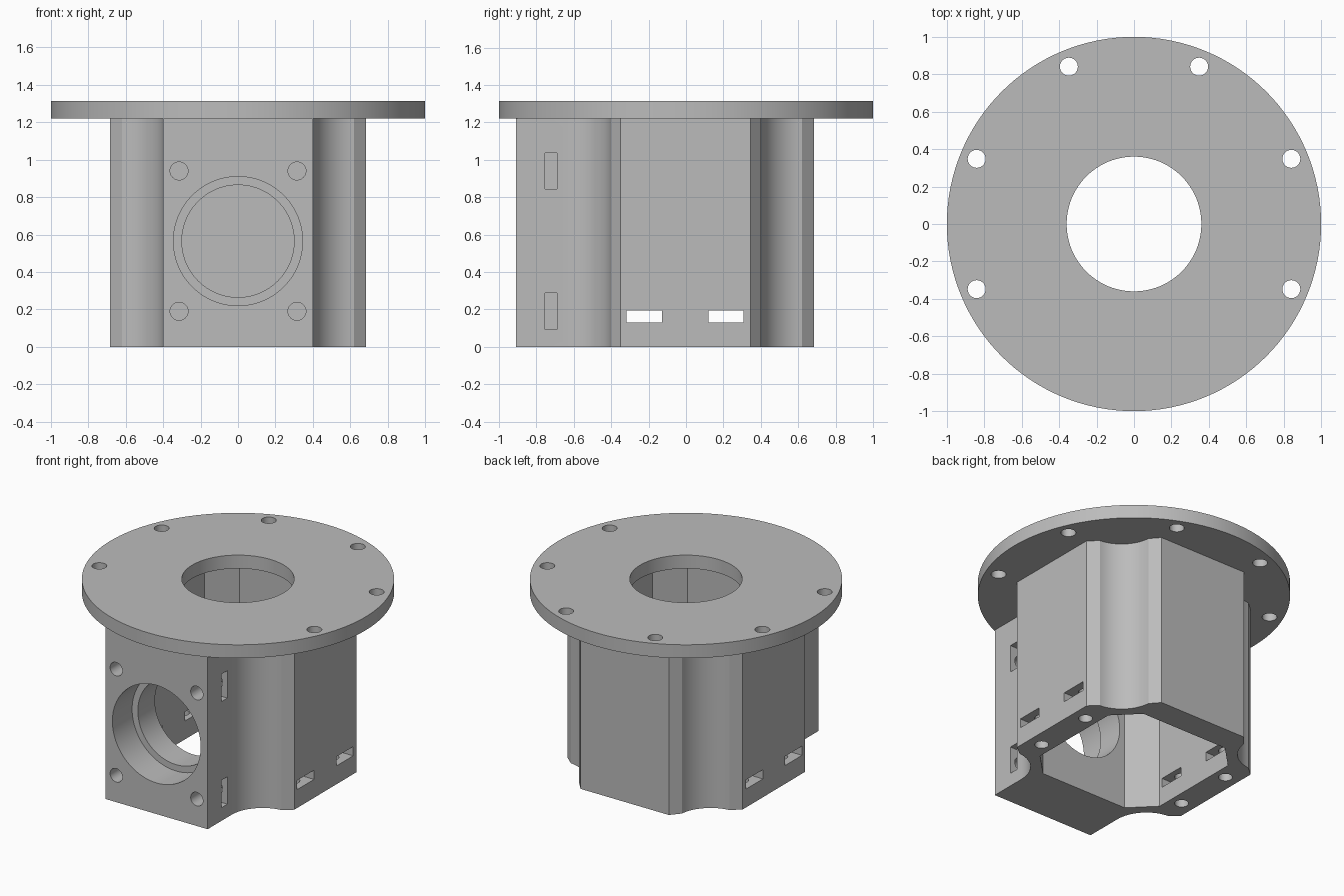
import bpy, bmesh
from math import radians, sin, cos, pi
from mathutils import Matrix, Vector

if "Cube" in bpy.data.objects:
    bpy.data.objects.remove(bpy.data.objects["Cube"])

grey = bpy.data.materials.new("plain grey")
grey.use_nodes = True
grey.diffuse_color = (0.5, 0.5, 0.5, 1)
grey.node_tree.nodes["Principled BSDF"].inputs["Base Color"].default_value = (0.5, 0.5, 0.5, 1)


def add_object(name, bm):
    bmesh.ops.recalc_face_normals(bm, faces=bm.faces)
    mesh = bpy.data.meshes.new(name)
    bm.to_mesh(mesh)
    bm.free()
    mesh.materials.append(grey)
    obj = bpy.data.objects.new(name, mesh)
    bpy.context.collection.objects.link(obj)
    return obj


def prism(name, outline, z0, z1):
    bm = bmesh.new()
    face = bm.faces.new([bm.verts.new((x, y, z0)) for x, y in outline])
    top = bmesh.ops.extrude_face_region(bm, geom=[face])["geom"]
    bmesh.ops.translate(bm, vec=(0, 0, z1 - z0),
                        verts=[v for v in top if isinstance(v, bmesh.types.BMVert)])
    return add_object(name, bm)


def rod(name, start, end, radius, sides=32):
    start, end = Vector(start), Vector(end)
    axis = end - start
    turn = axis.to_track_quat("Z", "Y").to_matrix().to_4x4()
    bm = bmesh.new()
    bmesh.ops.create_cone(bm, cap_ends=True, segments=sides, radius1=radius, radius2=radius,
                          depth=axis.length,
                          matrix=Matrix.Translation((start + end) / 2) @ turn)
    return add_object(name, bm)


def block(name, x, y, z):
    return prism(name, [(x[0], y[0]), (x[1], y[0]), (x[1], y[1]), (x[0], y[1])], *z)


def cut(target, cutter):
    cutter.hide_render = True
    bpy.context.view_layer.objects.active = target
    mod = target.modifiers.new("cut", "BOOLEAN")
    mod.operation, mod.solver, mod.object = "DIFFERENCE", "EXACT", cutter
    bpy.ops.object.modifier_apply(modifier=mod.name)
    bpy.data.objects.remove(cutter)


def arc(cx, cy, radius, a0, a1, steps=20):
    angles = [radians(a0 + (a1 - a0) * i / steps) for i in range(steps + 1)]
    return [(cx + radius * cos(a), cy + radius * sin(a)) for a in angles]


# Body: mirrored outline with scooped corners and a protruding front
C, R = 0.643, 0.243
half = [(0.4, -0.91)]
half += arc(C, -C, R, 180, 95.4)
half += [(0.685, -0.35), (0.685, 0.345)]
half += arc(C, C, R, 264.6, 185.4)
half += [(0.345, 0.685)]
body = prism("body", half + [(-x, y) for x, y in reversed(half)], 0, 1.22)

# Eight-sided open cavity
a, b = 0.5, 0.34
cavity = [(a, -b), (a, b), (b, a), (-b, a), (-a, b), (-a, -b), (-b, -a), (b, -a)]
cut(body, prism("cavity", cavity, -0.1, 1.4))

# Stepped round opening in the front
PORT_Z = 0.565
cut(body, rod("port", (0, -1, PORT_Z), (0, -0.4, PORT_Z), 0.30, 96))
cut(body, rod("port_recess", (0, -1, PORT_Z), (0, -0.69, PORT_Z), 0.345, 96))

# Front screw holes with nut slots from the sides
for side in (-1, 1):
    for z in (0.19, 0.94):
        cut(body, rod("front_screw", (side * 0.315, -1, z), (side * 0.315, -0.6, z), 0.048))
        cut(body, block("front_nut", sorted((side * 0.22, side * 0.5)),
                        (-0.755, -0.69), (z - 0.097, z + 0.097)))

# Base screw holes with nut slots through the side walls
for y in (-0.223, 0.214):
    cut(body, block("base_nut", (-0.8, 0.8), (y - 0.094, y + 0.094), (0.13, 0.195)))
    for x in (-0.585, 0.585):
        cut(body, rod("base_screw", (x, y, -0.1), (x, y, 0.3), 0.045))

# Mounting flange with a centre opening and six bolt holes
flange = rod("flange", (0, 0, 1.22), (0, 0, 1.315), 1.0, 128)
cut(flange, rod("centre", (0, 0, 1), (0, 0, 1.5), 0.36, 96))
for i in range(-1, 5):
    t = (i + 0.5) * pi / 4
    x, y = 0.91 * cos(t), 0.91 * sin(t)
    cut(flange, rod("bolt", (x, y, 1), (x, y, 1.5), 0.048))

# Smooth curved walls, crisp edges
bpy.ops.object.select_all(action="DESELECT")
for obj in (body, flange):
    obj.select_set(True)
    bpy.context.view_layer.objects.active = obj
bpy.ops.object.shade_smooth_by_angle(angle=radians(25))
for obj in (body, flange):
    mod = obj.modifiers.new("even_normals", "WEIGHTED_NORMAL")
    mod.keep_sharp = True
